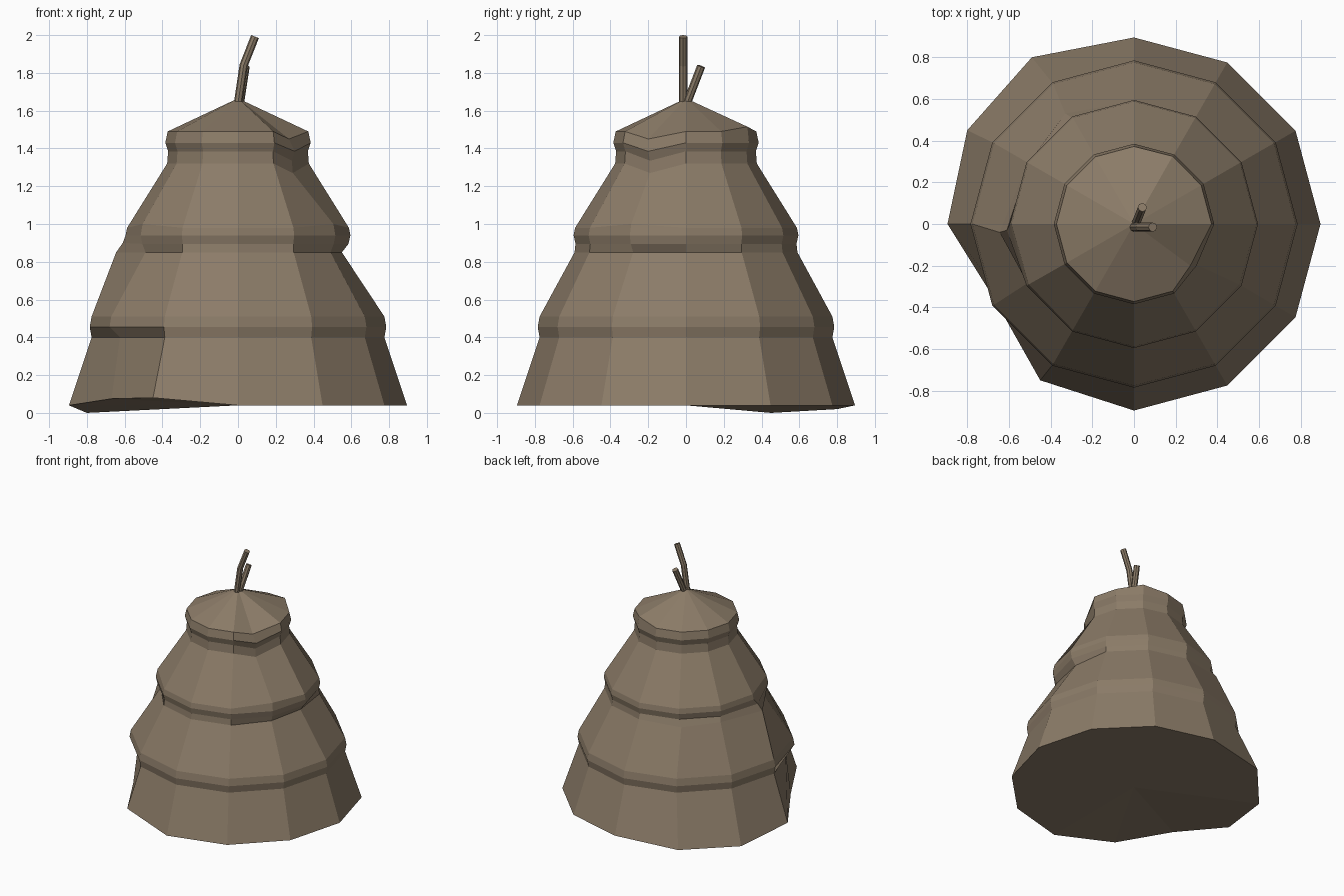
import bpy, bmesh
from math import cos, sin, radians
from mathutils import Vector

if "Cube" in bpy.data.objects:
    bpy.data.objects.remove(bpy.data.objects["Cube"])

SIDES = 12

def material(name, rgb):
    m = bpy.data.materials.new(name)
    m.diffuse_color = (*rgb, 1)
    m.use_nodes = True
    m.node_tree.nodes["Principled BSDF"].inputs["Base Color"].default_value = m.diffuse_color
    return m

bark = material("dull brown", (0.26, 0.2, 0.138))

def finish(bm, name):
    bmesh.ops.recalc_face_normals(bm, faces=bm.faces)
    me = bpy.data.meshes.new(name)
    bm.to_mesh(me)
    bm.free()
    me.materials.append(bark)
    ob = bpy.data.objects.new(name, me)
    bpy.context.collection.objects.link(ob)
    return ob

# Tiered body profile: (radius, height)
profile = [(0.895, 0.04), (0.775, 0.40), (0.785, 0.455), (0.775, 0.51),
           (0.59, 0.85), (0.585, 0.895), (0.595, 0.94), (0.587, 0.98),
           (0.375, 1.32), (0.37, 1.385), (0.385, 1.43), (0.372, 1.49)]

# Irregular corners: (ring, side) -> (x, y, z)
dents = {
    (0, 4): (-0.49, 0.80, 0.02), (0, 5): (-0.80, 0.45, 0.0),
    (0, 7): (-0.67, -0.36, 0.075), (0, 8): (-0.45, -0.75, 0.08),
    (1, 7): (-0.625, -0.36, 0.40),
    (4, 0): (0.55, 0.0, 0.85), (4, 11): (0.49, -0.28, 0.85),
    (4, 6): (-0.645, -0.04, 0.85), (5, 6): (-0.61, -0.03, 0.90),
    (4, 7): (-0.49, -0.27, 0.85), (7, 7): (-0.505, -0.29, 1.0),
    (7, 11): (0.505, -0.29, 1.0), (4, 4): (-0.33, 0.53, 0.85),
    (8, 11): (0.29, -0.19, 1.27), (9, 11): (0.285, -0.19, 1.335),
    (10, 11): (0.30, -0.2, 1.385), (11, 11): (0.27, -0.2, 1.45),
    (11, 2): (0.185, 0.325, 1.515),
}

bm = bmesh.new()
rings = []
for i, (r, z) in enumerate(profile):
    ring = []
    for s in range(SIDES):
        a = radians(s * 360 / SIDES)
        ring.append(bm.verts.new(dents.get((i, s), (r * cos(a), r * sin(a), z))))
    rings.append(ring)
base = bm.verts.new((0, 0, 0.04))
apex = bm.verts.new((0, 0, 1.665))
for s in range(SIDES):
    t = (s + 1) % SIDES
    for lo, hi in zip(rings, rings[1:]):
        bm.faces.new((lo[s], lo[t], hi[t], hi[s]))
    bm.faces.new((rings[0][t], rings[0][s], base))
    bm.faces.new((rings[-1][s], rings[-1][t], apex))
finish(bm, "tiered_body")

# Twigs at the tip: bent tubes
def twig(name, path, r, sides=8):
    pts = [Vector(p) for p in path]
    bm = bmesh.new()
    loops = []
    for i, p in enumerate(pts):
        d = (pts[min(i + 1, len(pts) - 1)] - pts[max(i - 1, 0)]).normalized()
        u = d.cross(Vector((0, 1, 0))).normalized()
        v = d.cross(u)
        loops.append([bm.verts.new(p + r * (u * cos(radians(k * 360 / sides)) +
                                            v * sin(radians(k * 360 / sides))))
                      for k in range(sides)])
    for lo, hi in zip(loops, loops[1:]):
        for k in range(sides):
            n = (k + 1) % sides
            bm.faces.new((lo[k], lo[n], hi[n], hi[k]))
    bm.faces.new(loops[0])
    bm.faces.new(loops[-1])
    finish(bm, name)

twig("long_twig", [(0, -0.015, 1.64), (0.03, -0.015, 1.84), (0.09, -0.015, 1.992)], 0.022)
twig("short_twig", [(0.01, 0.005, 1.64), (0.04, 0.08, 1.835)], 0.022)
